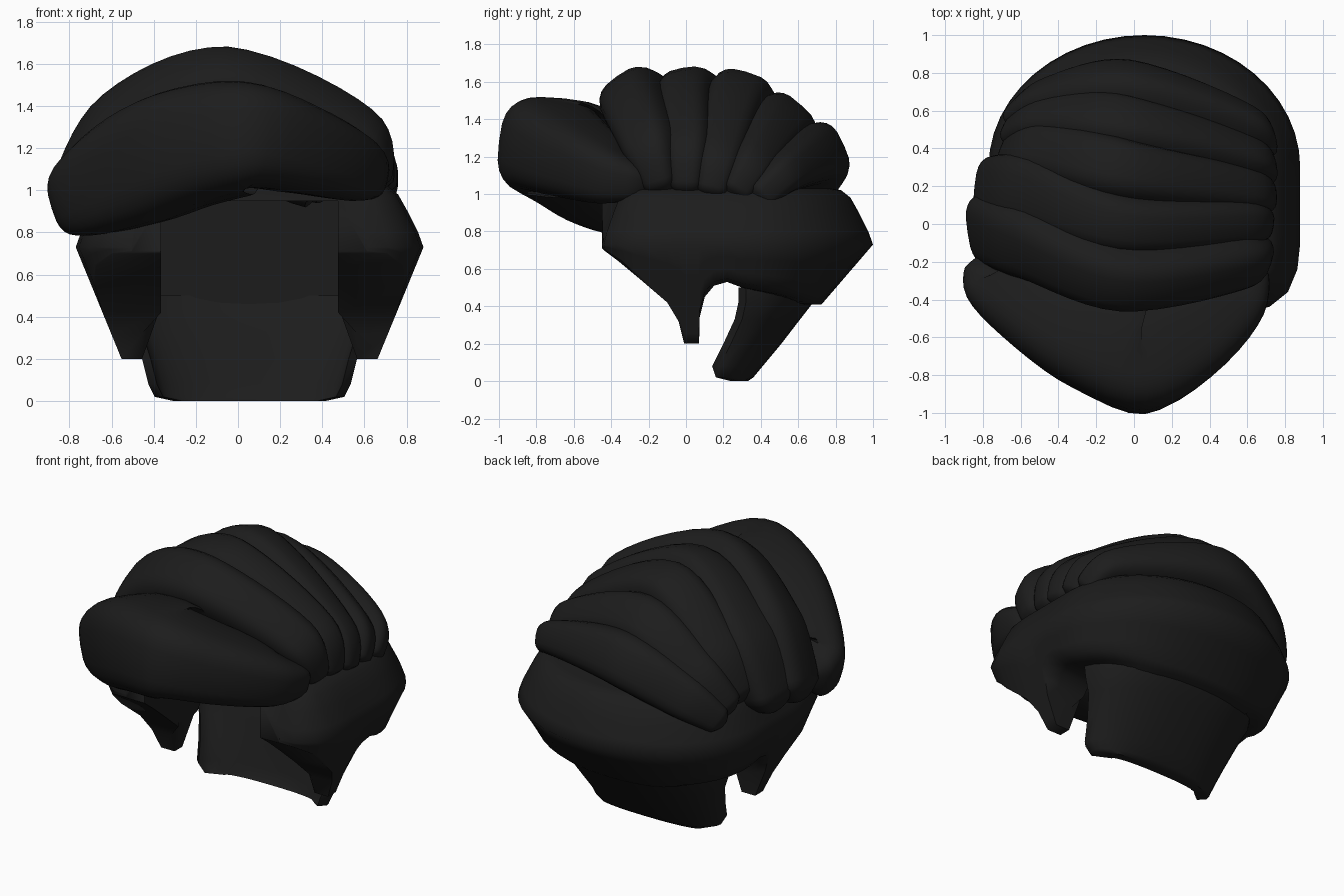
import bpy, bmesh
from math import sin, cos, pi, radians
from mathutils import Vector

if "Cube" in bpy.data.objects:
    bpy.data.objects.remove(bpy.data.objects["Cube"])

CX = 0.055                                   # symmetry line of the cap
mat = bpy.data.materials.new("black")
mat.diffuse_color = (0.012, 0.012, 0.012, 1)
mat.use_nodes = True
mat.node_tree.nodes["Principled BSDF"].inputs["Base Color"].default_value = mat.diffuse_color


def spow(v, e):
    return (abs(v) ** e) * (1 if v >= 0 else -1)


def loft(name, sections, extra=None, angle=40):
    """Skin sections of equal length and cap both ends; extra() replaces the closing strip."""
    bm = bmesh.new()
    rings = [[bm.verts.new(p) for p in s] for s in sections]
    n = len(rings[0])
    for a, b in zip(rings, rings[1:]):
        for i in range(n - 1 if extra else n):
            j = (i + 1) % n
            bm.faces.new((a[i], a[j], b[j], b[i]))
    bm.faces.new(rings[0])
    bm.faces.new(rings[-1][::-1])
    if extra:
        extra(bm, rings)
    bmesh.ops.recalc_face_normals(bm, faces=bm.faces)
    me = bpy.data.meshes.new(name)
    bm.to_mesh(me)
    bm.free()
    ob = bpy.data.objects.new(name, me)
    bpy.context.collection.objects.link(ob)
    me.materials.append(mat)
    bpy.context.view_layer.objects.active = ob
    ob.select_set(True)
    bpy.ops.object.shade_smooth_by_angle(angle=radians(angle))
    ob.select_set(False)


def spline(pts, t):
    """Catmull-Rom through tuples, t in 0..1."""
    n = len(pts) - 1
    i = min(int(t * n), n - 1)
    u = t * n - i
    g = lambda k: pts[max(0, min(n, k))]
    return [0.5 * (2 * b + (c - a) * u + (2 * a - 5 * b + 4 * c - d) * u * u
                   + (3 * b - a - 3 * c + d) * u ** 3)
            for a, b, c, d in zip(g(i - 1), g(i), g(i + 1), g(i + 2))]


def lock(name, pts, depth, pivot_z=0.95, wedge=0.15):
    """Swept lock of hair: pts are (x, y, z, half width) on its outer ridge."""
    pivot = Vector((0.03, 0.1, pivot_z))
    secs, N, M = [], 44, 28
    for k in range(N + 1):
        t = (1 - cos(pi * k / N)) / 2
        x, y, z, w = spline(pts, t)
        p = Vector((x, y, z))
        e = 0.02
        tan = (Vector(spline(pts, min(1, t + e))[:3])
               - Vector(spline(pts, max(0, t - e))[:3])).normalized()
        nor = p - pivot
        nor = (nor - tan * nor.dot(tan)).normalized()
        side = tan.cross(nor)
        end = max(0.12, min(1, sin(pi * t) * 5) ** 0.5)
        d = depth * (0.4 + 0.6 * sin(pi * t))
        c = p - nor * d / 2
        ring = []
        for m in range(M):
            a = 2 * pi * m / M
            u, v = spow(cos(a), 0.65), spow(sin(a), 0.65)
            ring.append(c + side * (w * end * u * (1 - wedge + wedge * v)) + nor * (d / 2 * end * v))
        secs.append(ring)
    loft(name, secs)


# Fan of combed-over locks, front to back
lock("front_quiff", [(.71, -.16, 1.03, .08), (.68, -.48, 1.08, .16), (.42, -.8, 1.19, .22),
                     (.06, -1.0, 1.28, .265), (-.32, -.87, 1.22, .29), (-.62, -.66, 1.09, .28),
                     (-.865, -.4, .94, .2), (-.87, -.15, .9, .14)], .6, 1.15, .03)
lock("lock_2", [(.72, -.14, .98, .09), (.65, -.26, 1.33, .16), (-.06, -.37, 1.63, .2),
                (-.67, -.14, 1.39, .22), (-.92, -.03, .9, .2)], .6, wedge=.08)
lock("lock_3", [(.74, -.01, .98, .09), (.65, -.01, 1.33, .14), (-.06, -.02, 1.675, .18),
                (-.65, .18, 1.38, .22), (-.88, .2, .9, .18)], .6)
lock("lock_4", [(.76, .13, .97, .09), (.66, .2, 1.28, .14), (-.05, .32, 1.655, .19),
                (-.56, .43, 1.34, .18), (-.74, .38, .98, .13)], .6)
lock("lock_5", [(.76, .26, .97, .09), (.66, .41, 1.22, .13), (-.04, .61, 1.48, .19),
                (-.52, .62, 1.22, .16), (-.72, .51, .94, .11)], .55)
lock("lock_6", [(.76, .38, .95, .09), (.65, .6, 1.14, .12), (-.02, .84, 1.27, .19),
                (-.5, .75, 1.08, .16), (-.71, .58, .88, .09)], .5)

# Cap stations on one side: x, y, lower edge z, outward normal x, y
side = [(.56, -.45, .71, .4, -.85), (.66, -.44, .7, .7, -.7), (.76, -.36, .64, .85, -.5),
        (.81, -.24, .54, 1, 0), (.825, -.1, .42, 1, 0), (.825, -.04, .32, 1, 0),
        (.825, -.01, .2, 1, 0), (.825, .07, .2, 1, 0), (.825, .073, .34, 1, 0),
        (.825, .1, .45, 1, 0), (.825, .15, .51, 1, 0), (.825, .22, .53, 1, 0)]
for k in range(13):
    a = pi / 2 * k / 12
    side.append((.825 * cos(a), .3 + .7 * sin(a), max(.41, .5 - .012 * k), cos(a), sin(a)))


def cap_section(st, s):
    x, y, low, nx, ny = st
    rate = .41 + .45 * max(ny, 0) ** 2
    prof = [(1.03, .22), (1.02, .17), (.98, .12), (.9, .075), (.8, .025), (.73, 0)]
    prof += [(.73 + (low - .73) * f, (.73 - low) * f * rate) for f in (.33, .66, .9)]
    turn = .1 * max(0, 1 - max(ny, 0)) if y > .072 else 0      # edge curls in above the ear
    prof.append((low, (.73 - low) * rate + turn))
    out = [(CX + s * (x - nx * i), y - ny * i, z) for z, i in prof]
    a = max(ny, 0)
    ix = .42 if a < .8 else .42 * min(1, nx / .6)
    iy = y if y <= .3 else .3 + .15 * min(1, a / .8)
    flare = .09 if low < .4 else 0
    inner = [(CX + s * (ix + flare), iy, low), (CX + s * ix, iy, max(low, .45)), (CX + s * ix, iy, .95)]
    return out + inner


def roof(bm, rings):
    """Top deck and ceiling bridge the two sides; a strip closes the brow."""
    for idx in (0, -1):
        for i in range(len(rings) // 2):
            q = [rings[i][idx], rings[i + 1][idx], rings[-2 - i][idx], rings[-1 - i][idx]]
            bm.faces.new(list(dict.fromkeys(q)))
    bm.faces.new((rings[0][0], rings[0][-1], rings[-1][-1], rings[-1][0]))


# Side and back hair with sideburns, open at the face
loft("side_and_back_hair", [cap_section(st, 1) for st in side]
     + [cap_section(st, -1) for st in side[-2::-1]], roof, 68)

# Nape: crescent slab, rows of z, half width, front y of sides, back y at centre
secs = []
for z, w, yf, yb in [(.0, .36, .24, .33), (.02, .45, .16, .36), (.08, .48, .14, .41), (.2, .51, .2, .51),
                     (.33, .55, .26, .61), (.42, .59, .28, .68), (.5, .6, .28, .72)]:
    th = .05 + .2 * min(1, z / .4)
    ring = []
    for k in range(17):                         # outer arc
        a = pi * k / 16
        ring.append((CX + w * spow(cos(a), .85), yf + .04 + (yb - yf - .04) * sin(a) ** .95, z))
    for k in range(16, -1, -1):                 # inner arc
        a = pi * k / 16
        ring.append((CX + (w - .04) * spow(cos(a), .85), yf + max(.02, yb - yf - th) * sin(a) ** .95, z))
    secs.append(ring)
loft("nape", secs, angle=50)
